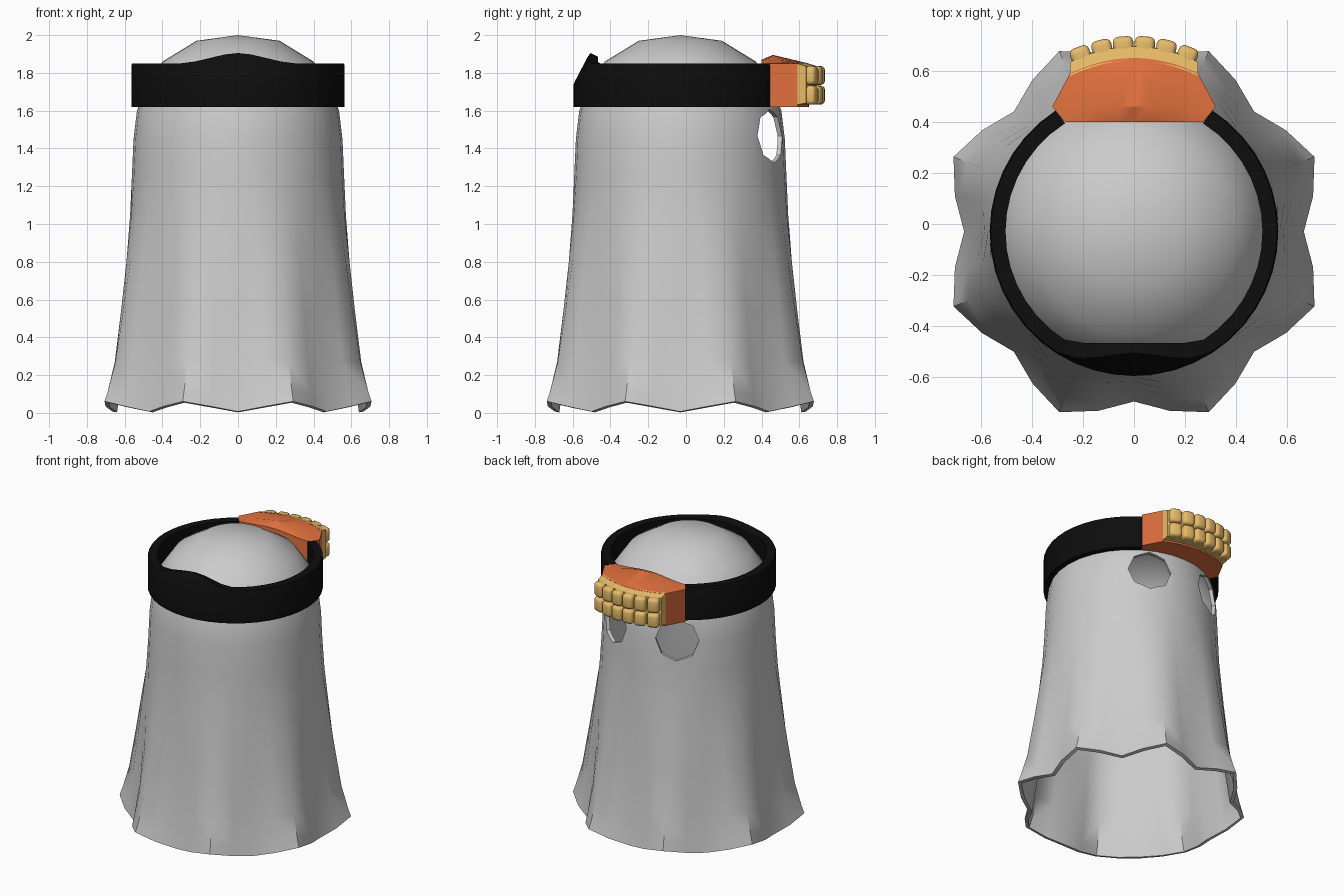
import bpy, bmesh, math
from mathutils import Vector, Matrix

if "Cube" in bpy.data.objects:
    bpy.data.objects.remove(bpy.data.objects["Cube"])

CY = -0.03  # centre of the sheet and band in y


def material(name, rgb):
    m = bpy.data.materials.new(name)
    m.diffuse_color = (*rgb, 1)
    m.use_nodes = True
    m.node_tree.nodes["Principled BSDF"].inputs["Base Color"].default_value = m.diffuse_color
    return m


BLACK = material("black", (0.004, 0.004, 0.004))
ORANGE = material("orange", (0.78, 0.17, 0.05))
TAN = material("tan", (0.80, 0.50, 0.14))


def finish(name, bm, mat=None):
    bmesh.ops.recalc_face_normals(bm, faces=bm.faces)
    me = bpy.data.meshes.new(name)
    bm.to_mesh(me)
    bm.free()
    ob = bpy.data.objects.new(name, me)
    bpy.context.collection.objects.link(ob)
    if mat:
        me.materials.append(mat)
    return ob


def activate(ob):
    bpy.ops.object.select_all(action='DESELECT')
    ob.select_set(True)
    bpy.context.view_layer.objects.active = ob


def smooth(ob, deg=40):
    activate(ob)
    bpy.ops.object.shade_smooth_by_angle(angle=math.radians(deg))


def loft(name, sections, mat):
    """Skin a run of closed cross-sections and cap both ends."""
    bm = bmesh.new()
    rows = [[bm.verts.new(p) for p in s] for s in sections]
    n = len(rows[0])
    for a, b in zip(rows, rows[1:]):
        for i in range(n):
            j = (i + 1) % n
            bm.faces.new((a[i], a[j], b[j], b[i]))
    bm.faces.new(rows[0])
    bm.faces.new(rows[-1])
    return finish(name, bm, mat)


# Draped sheet: rings of (z, mean radius, fold depth)
rings = [(1.97, 0.22, 0), (1.86, 0.40, 0), (1.73, 0.49, 0), (1.60, 0.535, 0),
         (1.45, 0.553, 0), (1.25, 0.562, 0), (1.05, 0.575, 0.004),
         (0.80, 0.602, 0.016), (0.55, 0.63, 0.026), (0.27, 0.665, 0.037),
         (0.10, 0.70, 0.046), (0.034, 0.715, 0.05)]
SEG = 32
bm = bmesh.new()
top = bm.verts.new((0, CY, 2.0))
rows = []
for k, (z, r, amp) in enumerate(rings):
    row = []
    for i in range(SEG):
        a = 2 * math.pi * i / SEG
        fold = -math.cos(8 * a)
        rr = r + amp * fold
        dz = (0.027 if k == len(rings) - 1 else 0.015 if k == len(rings) - 2 else 0) * fold
        row.append(bm.verts.new((rr * math.cos(a), CY + rr * math.sin(a), z + dz)))
    rows.append(row)
for i in range(SEG):
    j = (i + 1) % SEG
    bm.faces.new((top, rows[0][i], rows[0][j]))
    for a, b in zip(rows, rows[1:]):
        bm.faces.new((a[i], b[i], b[j], a[j]))
sheet = finish("sheet", bm)
sol = sheet.modifiers.new("thickness", 'SOLIDIFY')
sol.thickness, sol.offset = 0.025, -1
activate(sheet)
bpy.ops.object.modifier_apply(modifier="thickness")

# Octagonal eye holes cut through the back of the sheet
for s in (-1, 1):
    d = Vector((s * math.sin(math.radians(27)), math.cos(math.radians(27)), 0))
    bpy.ops.mesh.primitive_cylinder_add(vertices=8, radius=0.142, depth=0.3,
                                        location=Vector((0, CY, 1.465)) + d * 0.53)
    cutter = bpy.context.object
    cutter.hide_render = True
    cutter.rotation_euler = d.to_track_quat('Z', 'Y').to_euler()
    activate(sheet)
    cut = sheet.modifiers.new("eye", 'BOOLEAN')
    cut.operation, cut.object, cut.solver = 'DIFFERENCE', cutter, 'EXACT'
    bpy.ops.object.modifier_apply(modifier="eye")
    bpy.data.objects.remove(cutter)
smooth(sheet)

# Headband: open at the back, with a raised ridge at the front
sections = []
N = 36
for i in range(N + 1):
    t = math.radians(-147.5 + 295 * i / N)  # angle away from the front
    x, y = math.sin(t), -math.cos(t)
    w = math.cos(t * 2.6) ** 2 if abs(t) < math.pi / 5.2 else 0
    rout = 0.565
    rin = min(0.503, 0.435 / math.cos(t)) if abs(t) < 1 else 0.503
    pts = [(rin, 1.62), (rin, 1.85 + 0.035 * w), (rout - 0.005 - 0.085 * w, 1.85 + 0.055 * w),
           (rout, 1.84 - 0.10 * w), (rout, 1.62)]
    sections.append([(x * r, CY + y * r, z) for r, z in pts])
smooth(loft("headband", sections, BLACK), 35)

# Orange block filling the gap at the back of the band
sections = []
for i in range(13):
    t = -1 + i / 6
    w = math.cos(t * math.pi / 2) ** 2
    yo = 0.65 - 0.06 * t * t
    ym = 0.46
    sections.append([(0.27 * t, 0.40, 1.62), (0.27 * t, 0.40, 1.85 + 0.02 * w),
                     (0.32 * t, ym, 1.85 + 0.045 * w), (0.25 * t, yo, 1.85),
                     (0.25 * t, yo, 1.62), (0.32 * t, ym, 1.62)])
smooth(loft("muzzle", sections, ORANGE), 35)

# Tan backing strip that follows the curve of the block
sections = []
for i in range(13):
    x = -0.25 + 0.5 * i / 12
    y = 0.65 - 0.96 * x * x
    sections.append([(x, y - 0.01, 1.63), (x, y - 0.01, 1.852),
                     (x, y + 0.045, 1.835), (x, y + 0.045, 1.64)])
smooth(loft("kernel_strip", sections, TAN), 35)

# Two rows of rounded kernels
bm = bmesh.new()
for c in range(6):
    x = (c - 2.5) * 0.082
    y = 0.692 - 0.96 * x * x
    rot = Matrix.Rotation(math.atan(-1.92 * x), 4, 'Z')
    for z in (1.682, 1.787):
        m = Matrix.Translation((x, y, z)) @ rot @ Matrix.Diagonal((0.08, 0.088, 0.1, 1))
        bmesh.ops.create_cube(bm, size=1, matrix=m)
bmesh.ops.bevel(bm, geom=bm.edges[:], offset=0.022, segments=3, profile=0.5, affect='EDGES')
smooth(finish("kernels", bm, TAN), 50)
